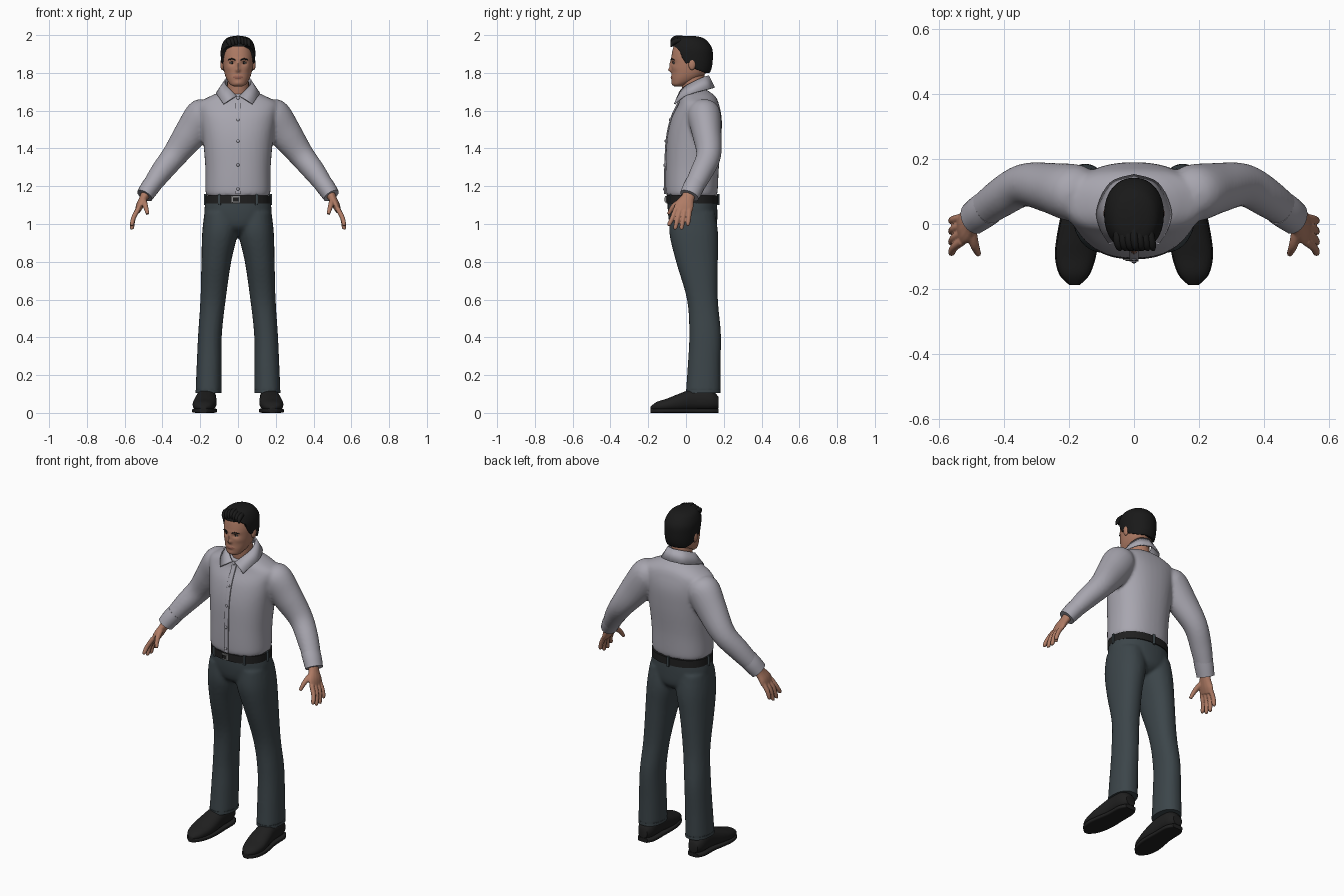
import bpy, bmesh, math
from mathutils import Vector

cube = bpy.data.objects.get("Cube")
if cube:
    bpy.data.objects.remove(cube)


def material(name, r, g, b):
    m = bpy.data.materials.new(name)
    m.use_nodes = True
    m.diffuse_color = (r, g, b, 1)
    m.node_tree.nodes["Principled BSDF"].inputs["Base Color"].default_value = (r, g, b, 1)
    return m


SHIRT = material("shirt grey", .39, .38, .43)
TROUSERS = material("trouser slate", .045, .06, .068)
SKIN = material("skin", .43, .2, .13)
LIPS = material("lip", .3, .12, .085)
HAIR = material("hair black", .01, .01, .01)
LEATHER = material("shoe black", .014, .014, .014)
METAL = material("buckle grey", .25, .25, .25)
EYE = material("eye white", .5, .46, .43)

X, Y, Z = Vector((1, 0, 0)), Vector((0, 1, 0)), Vector((0, 0, 1))


def spline(points, steps=5):
    """Smooth curve through points of any dimension."""
    out = []
    last = len(points) - 1
    for i in range(last):
        quad = zip(points[max(i - 1, 0)], points[i], points[i + 1], points[min(i + 2, last)])
        quad = list(quad)
        for k in range(steps):
            t = k / steps
            out.append([b + t / 2 * (c - a + t * (2 * a - 5 * b + 4 * c - d
                        + t * (3 * (b - c) + d - a))) for a, b, c, d in quad])
    return out + [list(points[-1])]


def loft(bm, rings, axis=None, power=2, n=24, side=1, steps=5):
    """Skin rings (x, y, z, radius_a, radius_b); axis None follows the path."""
    rings = spline(rings, steps)
    centres = [Vector(r[:3]) for r in rings]
    rows = []
    for i, r in enumerate(rings):
        t = axis or (centres[min(i + 1, len(rings) - 1)] - centres[max(i - 1, 0)]).normalized()
        ref = X if axis else Y
        a = (ref - t * ref.dot(t)).normalized()
        b = t.cross(a)
        row = []
        for k in range(n):
            c, s = math.cos(math.tau * k / n), math.sin(math.tau * k / n)
            c = math.copysign(abs(c) ** (2 / power), c)
            s = math.copysign(abs(s) ** (2 / power), s)
            p = centres[i] + a * c * max(r[3], .001) + b * s * max(r[4], .001)
            row.append(bm.verts.new((p.x * side, p.y, p.z)))
        rows.append(row)
    for low, high in zip(rows, rows[1:]):
        for k in range(n):
            j = (k + 1) % n
            bm.faces.new((low[k], low[j], high[j], high[k]))
    bm.faces.new(rows[0])
    bm.faces.new(rows[-1])


def finish(name, bm, *mats, voxel=0, relax=2, angle=50):
    bmesh.ops.recalc_face_normals(bm, faces=bm.faces)
    mesh = bpy.data.meshes.new(name)
    bm.to_mesh(mesh)
    bm.free()
    ob = bpy.data.objects.new(name, mesh)
    bpy.context.collection.objects.link(ob)
    for m in mats:
        mesh.materials.append(m)
    bpy.ops.object.select_all(action='DESELECT')
    ob.select_set(True)
    bpy.context.view_layer.objects.active = ob
    bpy.ops.object.shade_smooth_by_angle(angle=math.radians(angle))
    if voxel:
        fuse = ob.modifiers.new("Fuse", 'REMESH')
        fuse.mode, fuse.voxel_size, fuse.use_smooth_shade = 'VOXEL', voxel, True
        soft = ob.modifiers.new("Soften", 'SMOOTH')
        soft.factor, soft.iterations = .5, relax
    return ob


def part(name, mat, *shapes, both=False, **kw):
    """One object from lofts; both adds the mirrored side."""
    bm = bmesh.new()
    opts = {k: kw.pop(k) for k in ("axis", "power", "n") if k in kw}
    for s in ((1, -1) if both else (1,)):
        for rings in shapes:
            loft(bm, rings, side=s, **opts)
    return finish(name, bm, mat, **kw)


def blob(name, mat, centre, size, both=False):
    bm = bmesh.new()
    for s in ((1, -1) if both else (1,)):
        made = bmesh.ops.create_uvsphere(bm, u_segments=20, v_segments=12, radius=1)
        for v in made["verts"]:
            v.co = [c + d * e for c, d, e in zip(centre, v.co, size)]
            v.co.x *= s
    return finish(name, bm, mat)


# Shirt: body and sleeves fused
bm = bmesh.new()
loft(bm, [(0, .03, 1.15, .168, .132), (0, .03, 1.18, .172, .138), (0, .033, 1.3, .173, .141),
          (0, .043, 1.45, .186, .144), (0, .056, 1.56, .202, .133), (0, .067, 1.635, .212, .107),
          (0, .064, 1.675, .15, .092), (0, .06, 1.7, .09, .065), (0, .06, 1.71, .06, .05)],
     axis=Z, power=2.3, n=40)
for side in (1, -1):
    loft(bm, [(.145, .09, 1.615, .07, .06), (.182, .095, 1.578, .088, .094), (.25, .11, 1.48, .078, .088),
              (.335, .12, 1.365, .066, .068), (.41, .08, 1.27, .06, .058), (.485, .025, 1.165, .05, .043)],
         side=side)
finish("shirt", bm, SHIRT, voxel=.01, relax=3)
part("shirt_cuff", SHIRT, [(.448, .051, 1.217, .055, .05), (.47, .036, 1.187, .055, .049),
                           (.494, .018, 1.15, .052, .045)], both=True)

# Button placket following the chest
front = [(0, -.111, 1.16), (0, -.11, 1.3), (0, -.102, 1.45), (0, -.078, 1.56), (0, -.04, 1.645), (0, -.03, 1.675)]
part("placket", SHIRT, [(x, y, z, .014, .005) for x, y, z in front], axis=Z, power=5)
chest = spline(front, 12)
for z in (1.19, 1.31, 1.435, 1.555, 1.665):
    x, y, z = min(chest, key=lambda p: abs(p[2] - z))
    blob("shirt_button", SHIRT, (0, y - .006, z), (.008, .004, .008))

# Folded collar, one leaf per side
bm = bmesh.new()
upper = spline([(.008, -.042, 1.678), (.045, -.02, 1.715), (.07, .035, 1.75), (.05, .095, 1.778), (0, .118, 1.785)])
lower = spline([(.076, -.06, 1.635), (.102, -.015, 1.672), (.112, .045, 1.695), (.072, .125, 1.715), (0, .15, 1.722)])
for side in (1, -1):
    rows = [[bm.verts.new((x * side, y, z)) for x, y, z in edge] for edge in (upper, lower)]
    for k in range(len(upper) - 1):
        quad = [rows[0][k], rows[0][k + 1], rows[1][k + 1], rows[1][k]]
        bm.faces.new(quad if side > 0 else quad[::-1])
bmesh.ops.remove_doubles(bm, verts=bm.verts, dist=.001)
collar = finish("collar", bm, SHIRT)
thick = collar.modifiers.new("Cloth", 'SOLIDIFY')
thick.thickness, thick.offset = .008, 0

# Trousers: hips and legs fused
bm = bmesh.new()
loft(bm, [(0, .033, 1.145, .167, .13), (0, .035, 1.06, .178, .131), (0, .04, .99, .15, .122),
          (0, .045, .955, .07, .09), (0, .045, .94, .02, .05)], axis=Z, power=2.2, n=40)
for side in (1, -1):
    loft(bm, [(.09, .035, 1.06, .088, .118), (.096, .041, .95, .094, .129), (.115, .058, .8, .079, .111),
              (.132, .087, .6, .067, .082), (.148, .101, .42, .063, .084), (.153, .096, .25, .066, .087),
              (.156, .091, .11, .069, .092)], axis=Z, power=2.2, side=side)
finish("trousers", bm, TROUSERS, voxel=.01, relax=3)
part("trouser_hem", TROUSERS, [(.156, .091, z, .069, .092) for z in (.105, .122)],
     both=True, axis=Z, power=2.2)

# Belt, loops and buckle
part("belt", LEATHER, [(0, .033, z, .173, .137) for z in (1.108, 1.152)], axis=Z, power=2.25, n=48)
for deg in (-125, -55, 0, 90, 180):
    c, s = math.cos(math.radians(deg)), math.sin(math.radians(deg))
    part("belt_loop", TROUSERS, [(.172 * c, .033 + .137 * s, z, .008, .007) for z in (1.1, 1.158)],
         axis=Z, power=4, n=12)
part("buckle", METAL, [(-.012, -.106, z, .022, .005) for z in (1.113, 1.147)], axis=Z, power=8)
part("buckle_inset", LEATHER, [(-.012, -.109, z, .014, .005) for z in (1.12, 1.14)], axis=Z, power=8)

# Shoes and soles
shoe = [(.167, .172, .055, .03, .03), (.167, .13, .07, .05, .055), (.168, .04, .07, .053, .057),
        (.174, -.04, .054, .061, .046), (.18, -.1, .042, .06, .034), (.183, -.155, .034, .044, .024),
        (.183, -.187, .026, .014, .008)]
part("shoe", LEATHER, shoe, both=True, axis=Y, power=2.3)
part("shoe_sole", LEATHER, [(x, y, .012, a + .003, .012) for x, y, z, a, b in shoe],
     both=True, axis=Y, power=5)

# Hands: palm, four fingers and thumb fused
hand = [[(.482, .025, 1.175, .03, .026), (.5, .008, 1.135, .037, .023), (.518, -.008, 1.1, .05, .021),
         (.532, -.018, 1.068, .05, .014)],
        [(.5, -.02, 1.125, .016, .016), (.49, -.065, 1.095, .014, .014), (.478, -.093, 1.052, .009, .009)]]
for base, tip, low in ((-.054, -.088, .99), (-.029, -.056, .972), (-.005, -.023, .971), (.019, .01, .99)):
    hand.append([(.528, base, 1.08, .013, .013), (.552, (base + tip) / 2, 1.035, .0125, .0125),
                 (.561, tip, low + .01, .011, .011), (.56, tip, low, .005, .005)])
part("hand", SKIN, *hand, both=True, n=14, voxel=.004, relax=2)

# Neck and ears
part("neck", SKIN, [(0, .05, 1.63, .06, .06), (0, .043, 1.7, .058, .062), (0, .035, 1.8, .056, .062)], axis=Z)
blob("ear", SKIN, (.083, .032, 1.845), (.011, .019, .03), both=True)

# Head with sculpted features: x, z, push, width, height
bm = bmesh.new()
loft(bm, [(0, -.042, 1.727, .018, .016), (0, -.034, 1.738, .04, .037), (0, -.006, 1.765, .059, .07),
          (0, .015, 1.8, .072, .091), (0, .025, 1.85, .08, .103), (0, .028, 1.9, .081, .103),
          (0, .03, 1.95, .07, .09), (0, .03, 1.98, .04, .05)], axis=Z, power=2.2, n=80, steps=8)
features = [(0, 1.815, -.016, .011, .011), (0, 1.842, -.01, .009, .022), (0, 1.777, -.005, .02, .008),
            (0, 1.745, -.004, .018, .012)]
for s in (1, -1):
    features += [(s * .032, 1.852, .009, .015, .009), (s * .03, 1.873, -.003, .025, .008),
                 (s * .05, 1.825, -.003, .018, .014)]
for v in bm.verts:
    if v.co.y < -.01:
        x, z = v.co.x, v.co.z
        v.co.y += sum(p * math.exp(-((x - fx) / w) ** 2 - ((z - fz) / h) ** 2) for fx, fz, p, w, h in features)
for f in bm.faces:
    c = f.calc_center_median()
    if c.y < -.04 and (c.x / .026) ** 2 + ((c.z - 1.777) / .008) ** 2 < 1:
        f.material_index = 1
finish("head", bm, SKIN, LIPS)

# Eyes and brows
blob("eye", EYE, (.032, -.0605, 1.852), (.012, .008, .0055), both=True)
blob("iris", HAIR, (.031, -.066, 1.852), (.005, .0045, .005), both=True)
part("upper_lid", HAIR, [(.02, -.069, 1.856, .001, .001), (.032, -.069, 1.859, .002, .0015),
                         (.045, -.062, 1.855, .001, .001)], both=True, n=8)
part("brow", HAIR, [(.014, -.081, 1.868, .002, .003), (.033, -.076, 1.874, .003, .004),
                    (.053, -.062, 1.868, .002, .002)], both=True, n=8)

# Hair cap trimmed along a hairline of (y, z) stops
HAIRLINE = [(-.06, 1.94), (-.035, 1.92), (-.02, 1.88), (0, 1.85), (.025, 1.855), (.05, 1.82), (.1, 1.8), (.2, 1.8)]


def hairline(y):
    for (y0, z0), (y1, z1) in zip(HAIRLINE, HAIRLINE[1:]):
        if y < y1:
            return z0 + (z1 - z0) * max(0, (y - y0) / (y1 - y0))
    return HAIRLINE[-1][1]


bm = bmesh.new()
loft(bm, [(0, .04, 1.79, .078, .082), (0, .034, 1.83, .086, .103), (0, .03, 1.88, .091, .112),
          (0, .028, 1.93, .09, .11), (0, .021, 1.97, .074, .09), (0, .015, 1.988, .052, .066),
          (0, .01, 1.996, .02, .03)], axis=Z, power=2.15, n=64)
for v in bm.verts:
    v.co.z = max(v.co.z, hairline(v.co.y))
finish("hair", bm, HAIR)

# Swept tufts over the forehead
tufts = []
for i in range(-3, 4):
    x, drop = i * .017, abs(i) * .005
    tufts.append([(x * .8, .005, 1.982 - drop, .012, .01), (x, -.04, 1.986 - drop, .013, .013),
                  (x + .005, -.068, 1.975 - drop, .012, .013), (x + .01, -.079, 1.953 - drop, .004, .004)])
bm = bmesh.new()
for path in tufts:
    loft(bm, [(y, x, z, a, b) for x, y, z, a, b in path], n=12)
for v in bm.verts:
    v.co.x, v.co.y = v.co.y, v.co.x
finish("hair_tufts", bm, HAIR)
